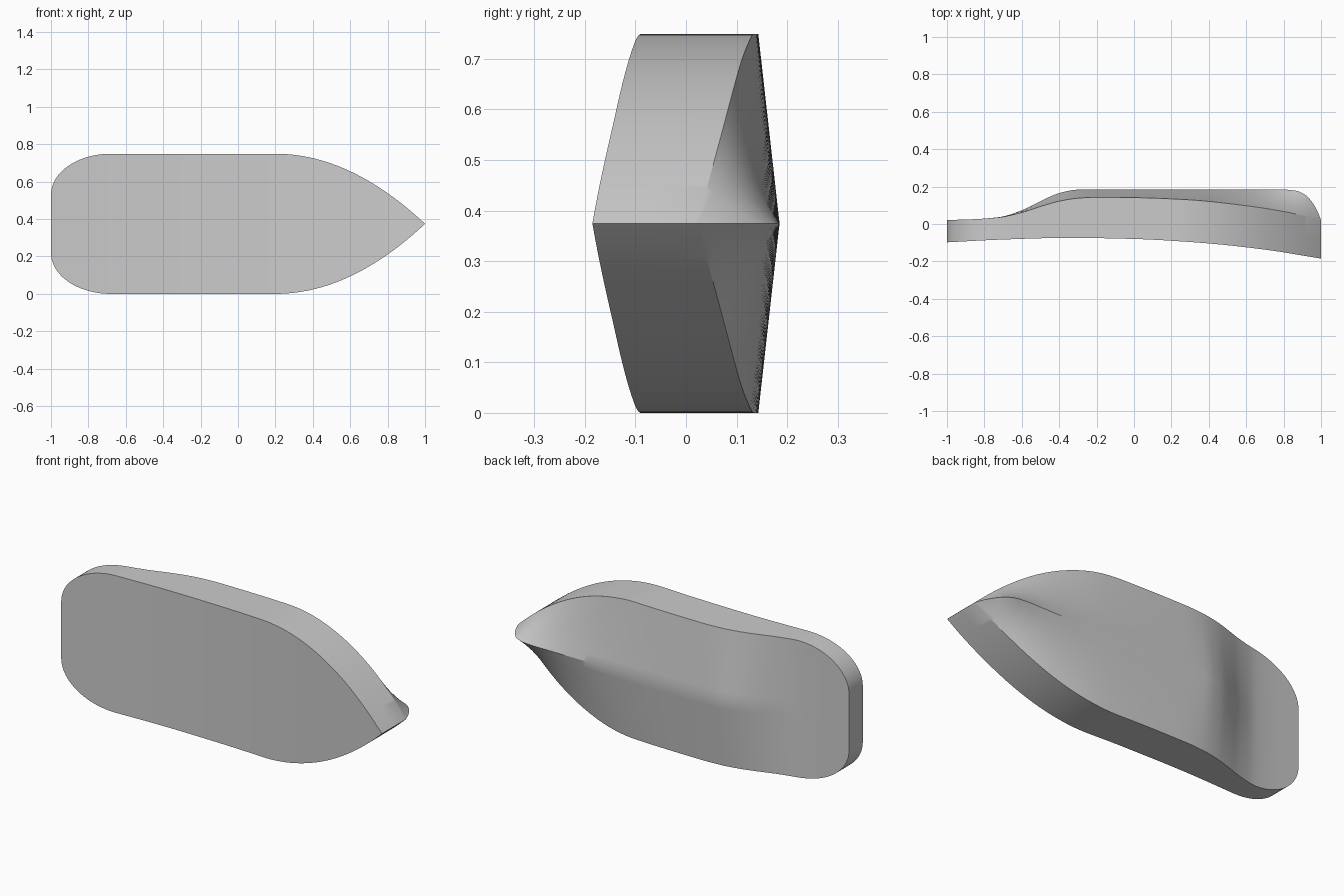
import bpy, bmesh, math

if "Cube" in bpy.data.objects:
    bpy.data.objects.remove(bpy.data.objects["Cube"])

CZ = 0.3745  # centreline height


def curve(pts):
    """Smooth monotone interpolation through (x, y) points."""
    d = [(b[1] - a[1]) / (b[0] - a[0]) for a, b in zip(pts, pts[1:])]
    m = [d[0]] + [0 if p * q <= 0 else 2 * p * q / (p + q) for p, q in zip(d, d[1:])] + [d[-1]]

    def f(x):
        i = max(k for k in range(len(d)) if k == 0 or x >= pts[k][0])
        h = pts[i + 1][0] - pts[i][0]
        t = (x - pts[i][0]) / h
        return ((2*t**3 - 3*t*t + 1) * pts[i][1] + (t**3 - 2*t*t + t) * h * m[i]
                + (3*t*t - 2*t**3) * pts[i+1][1] + (t**3 - t*t) * h * m[i+1])
    return f


# Lengthwise profiles of deck, chine and keel
deck = curve([(-1, -.098), (-.7, -.083), (-.35, -.074), (0, -.080), (.35, -.100), (.7, -.137), (1, -.185)])
chine = curve([(-1, .021), (-.85, .026), (-.72, .036), (-.6, .062), (-.5, .094), (-.4, .122), (-.3, .138),
               (-.2, .143), (0, .141), (.3, .129), (.55, .104), (.73, .079), (.9, .046), (1, .02)])
keel = curve([(-1, .021), (-.85, .026), (-.72, .037), (-.6, .073), (-.5, .122), (-.4, .165), (-.3, .184),
              (-.2, .185), (.78, .185), (.86, .179), (.91, .16), (.95, .12), (.98, .07), (1, .02)])


def half_width(x):
    if x < -.68:
        return .155 + .2195 * math.sqrt(max(0, 1 - ((x + .68) / .32) ** 2))
    if x > .2:
        return CZ * (1 - ((x - .2) / .8) ** 2)
    return CZ


# Stations bunched towards bow and stern
N, M = 96, 8
stations = [-math.cos(math.pi * i / N) for i in range(N + 1)]

bm = bmesh.new()
rings = []
for x in stations:
    w, yd, yc, yk = half_width(x), deck(x), chine(x), keel(x)
    half = [(w, yd + (yc - yd) * j / 2) for j in range(2)]
    half += [(w * (1 - j / M), yc + (yk - yc) * j / M) for j in range(M)]
    sec = half + [(0, yk)] + [(-a, b) for a, b in reversed(half)]
    rings.append([bm.verts.new((x, y, CZ + z)) for z, y in sec])

# Skin between stations, plus the flat transom
n = len(rings[0])
for a, b in zip(rings, rings[1:]):
    for j in range(n):
        k = (j + 1) % n
        bm.faces.new((a[j], a[k], b[k], b[j]))
bm.faces.new(rings[0])
bmesh.ops.remove_doubles(bm, verts=bm.verts, dist=1e-5)
bmesh.ops.recalc_face_normals(bm, faces=bm.faces)

mesh = bpy.data.meshes.new("boat_hull")
bm.to_mesh(mesh)
bm.free()
hull = bpy.data.objects.new("boat_hull", mesh)
bpy.context.collection.objects.link(hull)
bpy.context.view_layer.objects.active = hull
hull.select_set(True)
bpy.ops.object.shade_smooth_by_angle(angle=math.radians(25))
